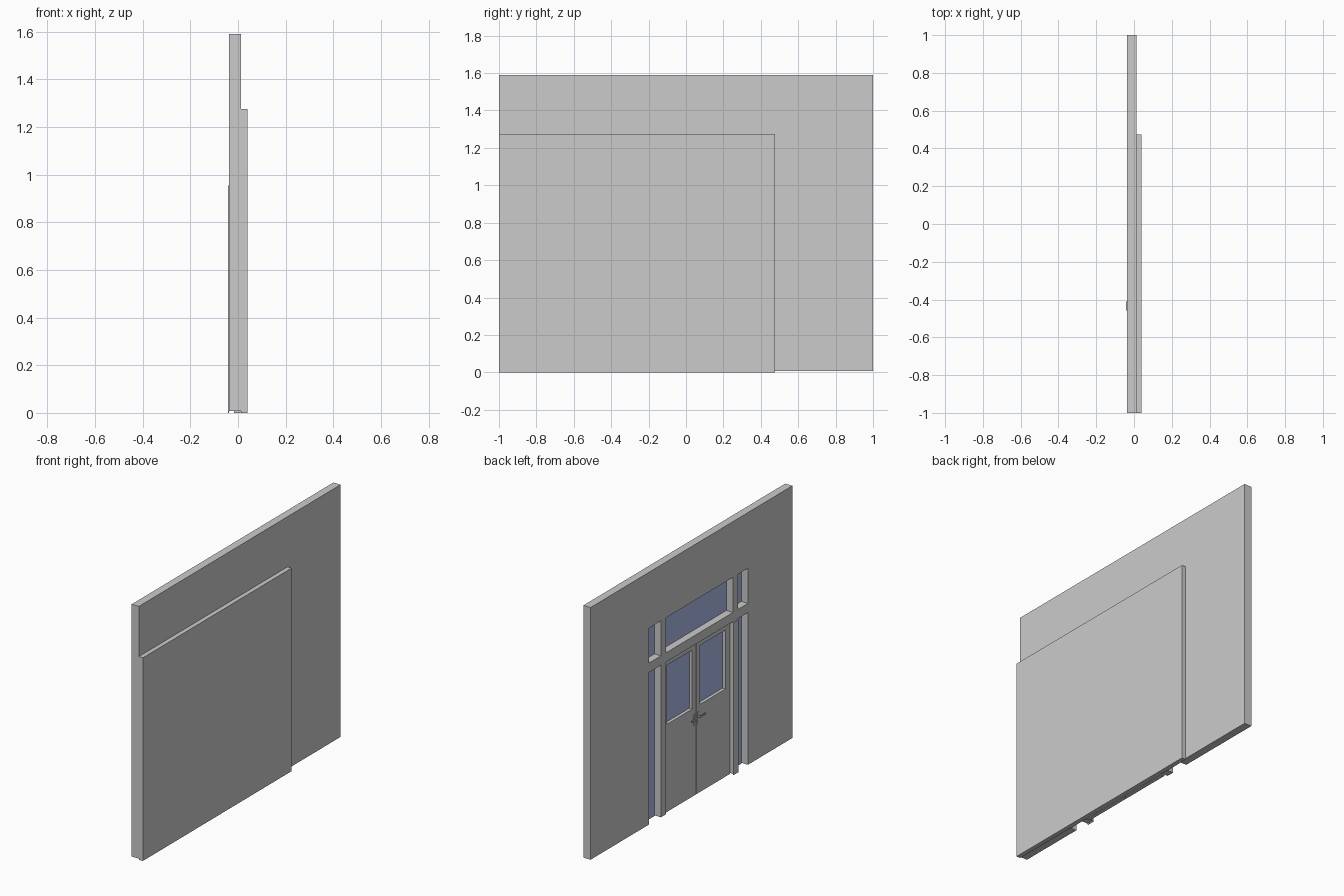
import bpy, bmesh

if "Cube" in bpy.data.objects:
    bpy.data.objects.remove(bpy.data.objects["Cube"])

glass_mat = bpy.data.materials.new("glass_blue")
glass_mat.diffuse_color = (0.42, 0.5, 0.8, 1)
glass_mat.use_nodes = True
glass_mat.node_tree.nodes["Principled BSDF"].inputs["Base Color"].default_value = glass_mat.diffuse_color


def finish(name, bm, mat=None):
    bmesh.ops.recalc_face_normals(bm, faces=bm.faces)
    me = bpy.data.meshes.new(name)
    bm.to_mesh(me)
    bm.free()
    ob = bpy.data.objects.new(name, me)
    if mat:
        me.materials.append(mat)
    bpy.context.collection.objects.link(ob)
    return ob


def slab(name, xs, ys, zs, holes=(), mat=None):
    """Slab facing x, laid out on y/z break lines; holes are (column, row) cells left open."""
    bm = bmesh.new()
    grid = [[bm.verts.new((xs[0], y, z)) for z in zs] for y in ys]
    for i in range(len(ys) - 1):
        for j in range(len(zs) - 1):
            if (i, j) not in holes:
                bm.faces.new((grid[i][j], grid[i + 1][j], grid[i + 1][j + 1], grid[i][j + 1]))
    bmesh.ops.delete(bm, geom=[v for v in bm.verts if not v.link_faces], context='VERTS')
    ext = bmesh.ops.extrude_face_region(bm, geom=bm.faces[:], use_keep_orig=True)
    moved = [g for g in ext["geom"] if isinstance(g, bmesh.types.BMVert)]
    bmesh.ops.translate(bm, verts=moved, vec=(xs[1] - xs[0], 0, 0))
    bmesh.ops.recalc_face_normals(bm, faces=bm.faces)
    bmesh.ops.dissolve_limit(bm, angle_limit=0.01, verts=bm.verts, edges=bm.edges)
    return finish(name, bm, mat)


WALL = (-0.038, 0.012)
GLASS = (0.008, 0.0115)
SIDE_R, POST_R, DOOR_R, DOOR_L, POST_L, SIDE_L = -0.56, -0.459, -0.411, 0.255, 0.303, 0.42
HEAD, SILL, TOP = 0.962, 1.02, 1.24

# wall with three lower openings and three transom openings
slab("wall", WALL, (-1, SIDE_R, POST_R, DOOR_R, DOOR_L, POST_L, SIDE_L, 1),
     (0.007, HEAD, SILL, TOP, 1.59),
     {(c, r) for c in (1, 3, 5) for r in (0, 2)})

# thicker cladding on the other side
slab("outer_panel", (0.012, 0.04), (-1, 0.475), (0, 1.275))

# slightly raised post cover beside the door
slab("post_cover", (-0.042, -0.038), (POST_R, DOOR_R), (0, 0.955))

# sidelight and transom glass
for name, a, b in (("right", SIDE_R, POST_R), ("left", POST_L, SIDE_L)):
    slab(name + "_sidelight_glass", GLASS, (a, b), (0.002, HEAD), mat=glass_mat)
    slab(name + "_transom_glass", GLASS, (a, b), (SILL, TOP), mat=glass_mat)
slab("center_transom_glass", GLASS, (DOOR_R, DOOR_L), (SILL, TOP), mat=glass_mat)

# pair of door leaves, each with a glazed opening and a handle
mid = (DOOR_L + DOOR_R) / 2
half = (DOOR_L - DOOR_R) / 2
for name, s in (("right", -1), ("left", 1)):
    def ys(*offsets):
        return sorted(mid + s * o for o in offsets)
    slab(name + "_door", (-0.016, 0.011), ys(0.003, 0.04, 0.29, half), (0, 0.55, 0.92, HEAD), {(1, 1)})
    slab(name + "_door_glass", (0.004, 0.008), ys(0.04, 0.29), (0.55, 0.92), mat=glass_mat)
    slab(name + "_handle_plate", (-0.019, -0.016), ys(0.01, 0.026), (0.44, 0.51))
    slab(name + "_handle_stem", (-0.032, -0.019), ys(0.014, 0.022), (0.48, 0.49))
    slab(name + "_handle_lever", (-0.036, -0.031), ys(0.014, 0.07), (0.48, 0.49))
